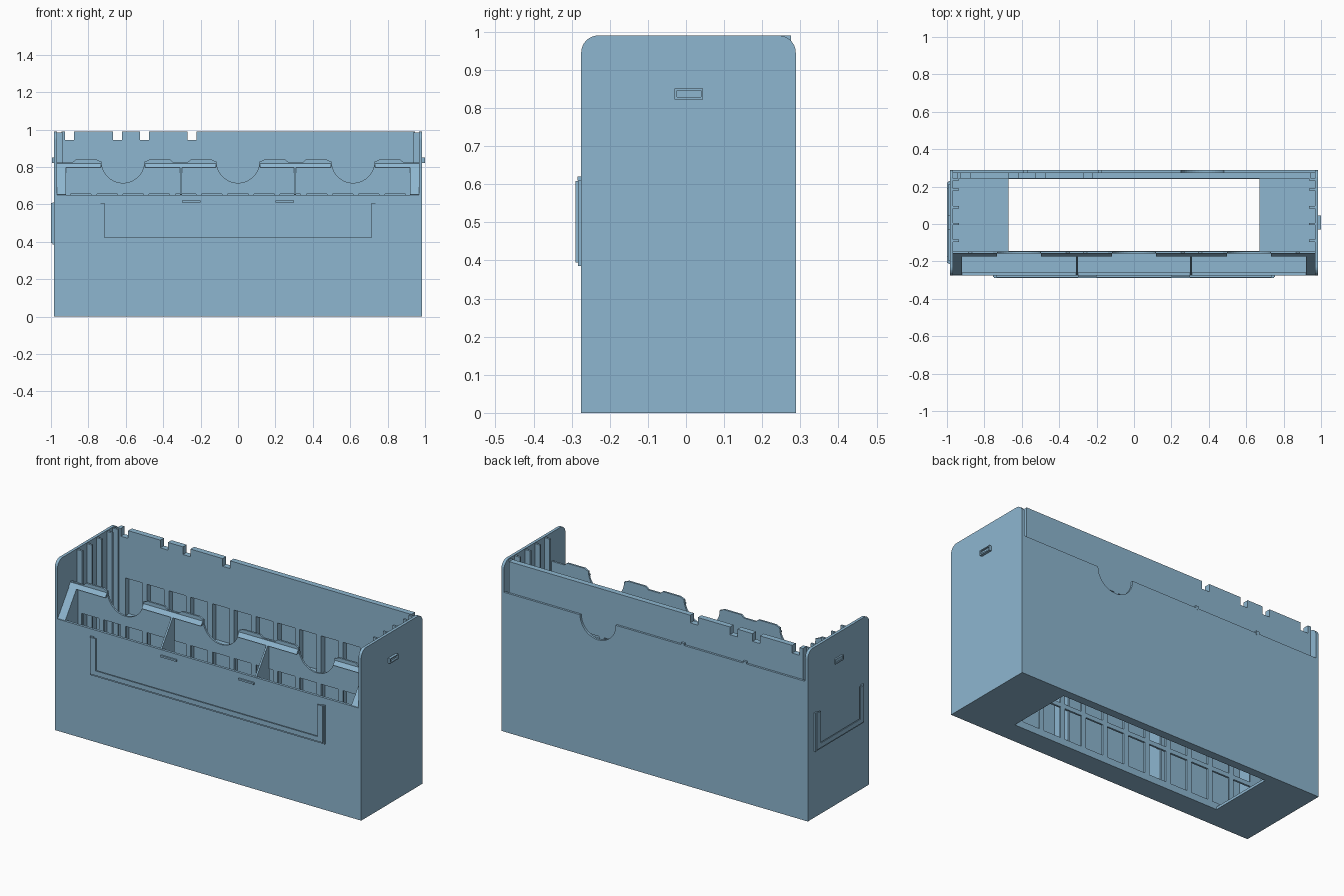
import bpy, bmesh, math
from mathutils import Matrix

if "Cube" in bpy.data.objects:
    bpy.data.objects.remove(bpy.data.objects["Cube"])

blue = bpy.data.materials.new("dusty_blue")
blue.diffuse_color = (0.27, 0.47, 0.63, 1)
blue.use_nodes = True
blue.node_tree.nodes["Principled BSDF"].inputs["Base Color"].default_value = blue.diffuse_color

# Local (u, v, w) mapped to world for each drawing plane
AXES = {
    "XZ": Matrix(((1, 0, 0, 0), (0, 0, -1, 0), (0, 1, 0, 0), (0, 0, 0, 1))),
    "YZ": Matrix(((0, 0, 1, 0), (1, 0, 0, 0), (0, 1, 0, 0), (0, 0, 0, 1))),
    "XY": Matrix.Identity(4),
}


def rect(u0, u1, v0, v1):
    return [(u0, v0), (u1, v0), (u1, v1), (u0, v1)]


def arc(cu, cv, r, a0, a1, n=20):
    angles = [math.radians(a0 + (a1 - a0) * i / n) for i in range(n + 1)]
    return [(cu + r * math.cos(a), cv + r * math.sin(a)) for a in angles]


def plate(name, plane, t0, t1, loops):
    """Extrude an outline (first loop) with holes (other loops) from t0 to t1."""
    cu = bpy.data.curves.new(name, "CURVE")
    cu.dimensions = "2D"
    cu.fill_mode = "BOTH"
    cu.extrude = abs(t1 - t0) / 2
    for loop in loops:
        sp = cu.splines.new("POLY")
        sp.points.add(len(loop) - 1)
        for p, (u, v) in zip(sp.points, loop):
            p.co = (u, v, 0, 1)
        sp.use_cyclic_u = True
    tmp = bpy.data.objects.new(name + "_outline", cu)
    bpy.context.scene.collection.objects.link(tmp)
    dg = bpy.context.evaluated_depsgraph_get()
    me = bpy.data.meshes.new_from_object(tmp.evaluated_get(dg))
    bpy.data.objects.remove(tmp)
    mid = (t0 + t1) / 2
    me.transform(AXES[plane] @ Matrix.Translation((0, 0, -mid if plane == "XZ" else mid)))
    bm = bmesh.new()
    bm.from_mesh(me)
    bmesh.ops.remove_doubles(bm, verts=bm.verts, dist=1e-5)
    bmesh.ops.recalc_face_normals(bm, faces=bm.faces)
    for f in bm.faces:
        f.smooth = False
        f.material_index = 0
    bm.to_mesh(me)
    bm.free()
    me.materials.clear()
    me.materials.append(blue)
    ob = bpy.data.objects.new(name, me)
    bpy.context.scene.collection.objects.link(ob)
    return ob


def box(name, x0, x1, y0, y1, z0, z1):
    return plate(name, "XZ", y0, y1, [rect(x0, x1, z0, z1)])


def windows(rows):
    """Grid of lattice openings, thirteen across."""
    return [rect(0.14 * i - 0.055, 0.14 * i + 0.055, a, b)
            for i in range(-6, 7) for a, b in rows]


def u_frame(u0, u1, z0, z1, w, bw):
    return [(u0, z1), (u0, z0), (u1, z0), (u1, z1),
            (u1 - w, z1), (u1 - w, z0 + bw), (u0 + w, z0 + bw), (u0 + w, z1)]


# Floor with the large opening
plate("floor", "XY", 0, 0.015,
      [rect(-0.975, 0.975, -0.27, 0.28), rect(-0.67, 0.67, -0.145, 0.24)])

# Side walls with rounded upper corners, inner guide ribs, outer tabs
side = [(-0.275, 0), (0.288, 0)] + arc(0.243, 0.945, 0.045, 0, 90, 8) \
    + arc(-0.23, 0.945, 0.045, 90, 180, 8)
for s, label in ((-1, "left"), (1, "right")):
    def span(a, b):
        return sorted((s * a, s * b))
    plate(label + "_wall", "YZ", *span(0.968, 0.985), [side])
    for i, y in enumerate((-0.09, 0, 0.09, 0.185)):
        box(f"{label}_rib_{i}", *span(0.935, 0.97), y - 0.006, y + 0.006, 0.015, 0.985)
    box(label + "_back_guide", *span(0.935, 0.97), 0.232, 0.244, 0.015, 0.985)
    out = 1.0 if s > 0 else 0.994
    plate(label + "_tab_rim", "YZ", *span(0.984, out),
          [rect(-0.03, 0.045, 0.822, 0.851), rect(-0.024, 0.039, 0.829, 0.846)])
    box(label + "_tab_core", *span(0.984, 0.99), -0.025, 0.04, 0.828, 0.847)

# Front wall with card holder and two clips
box("front_wall", -0.97, 0.97, -0.275, -0.26, 0, 0.65)
plate("front_holder_rail", "XZ", -0.283, -0.274, [u_frame(-0.755, 0.755, 0.385, 0.61, 0.02, 0.02)])
plate("front_holder_lip", "XZ", -0.29, -0.283, [u_frame(-0.748, 0.748, 0.395, 0.608, 0.035, 0.027)])
for s in (-1, 1):
    box("front_clip", s * 0.25 - 0.05, s * 0.25 + 0.05, -0.284, -0.274, 0.61, 0.62)

# Card holder on the left side
plate("left_holder_rail", "YZ", -0.993, -0.984, [u_frame(-0.215, 0.23, 0.385, 0.61, 0.02, 0.02)])
plate("left_holder_lip", "YZ", -1.0, -0.993, [u_frame(-0.208, 0.223, 0.395, 0.608, 0.035, 0.027)])

# Outer back wall with half-round finger notch
plate("back_wall", "XZ", 0.276, 0.288,
      [[(-0.97, 0), (0.97, 0), (0.97, 0.81)]
       + arc(0.365, 0.81, 0.115, 0, -180) + [(-0.97, 0.81)]])
for x in (-0.58, -0.18):
    box("back_clip", x - 0.01, x + 0.01, 0.275, 0.289, 0.80, 0.822)

# Sliding inner back panel with notched top and lattice
top = []
for x in (-0.9, -0.645, -0.5, -0.245):
    top += [(x - 0.024, 0.99), (x - 0.024, 0.945), (x + 0.024, 0.945), (x + 0.024, 0.99)]
plate("back_panel", "XZ", 0.243, 0.276,
      [[(0.945, 0.99), (0.945, 0.015), (-0.945, 0.015), (-0.945, 0.99)] + top,
       *windows([(0.04, 0.24), (0.265, 0.465), (0.49, 0.71)])])

# Inner front panel with scoops, raised tabs and lattice
CENTRES = (-0.615, 0, 0.615)
crest = [(-0.968, 0.825)]
for c in CENTRES:
    crest += [(c - 0.27, 0.825), (c - 0.252, 0.84), (c - 0.14, 0.84), (c - 0.12, 0.83)]
    crest += arc(c, 0.83, 0.115, 180, 360)
    crest += [(c + 0.12, 0.83), (c + 0.14, 0.84), (c + 0.252, 0.84), (c + 0.27, 0.825)]
crest += [(0.968, 0.825), (0.968, 0.015), (-0.968, 0.015)]
plate("pocket_panel", "XZ", -0.157, -0.146,
      [crest, *windows([(0.04, 0.22), (0.245, 0.43), (0.455, 0.657)])])

# Sloped lip along the pocket panel, interrupted by the scoops
lip = [(-0.174, 0.797), (-0.153, 0.825), (-0.153, 0.797)]
for a, b in ((-0.968, -0.732), (-0.498, -0.117), (0.117, 0.498), (0.732, 0.968)):
    plate("pocket_lip", "YZ", a, b, [lip])

# Pocket dividers and sloped end cheeks
gusset = [(-0.262, 0.015), (-0.262, 0.65), (-0.273, 0.652), (-0.153, 0.82), (-0.153, 0.015)]
for s in (-1, 1):
    plate("pocket_divider", "YZ", s * 0.305 - 0.005, s * 0.305 + 0.005, [gusset])
    a, b = sorted((s * 0.92, s * 0.97))
    plate("pocket_end_cheek", "YZ", a, b, [gusset])
